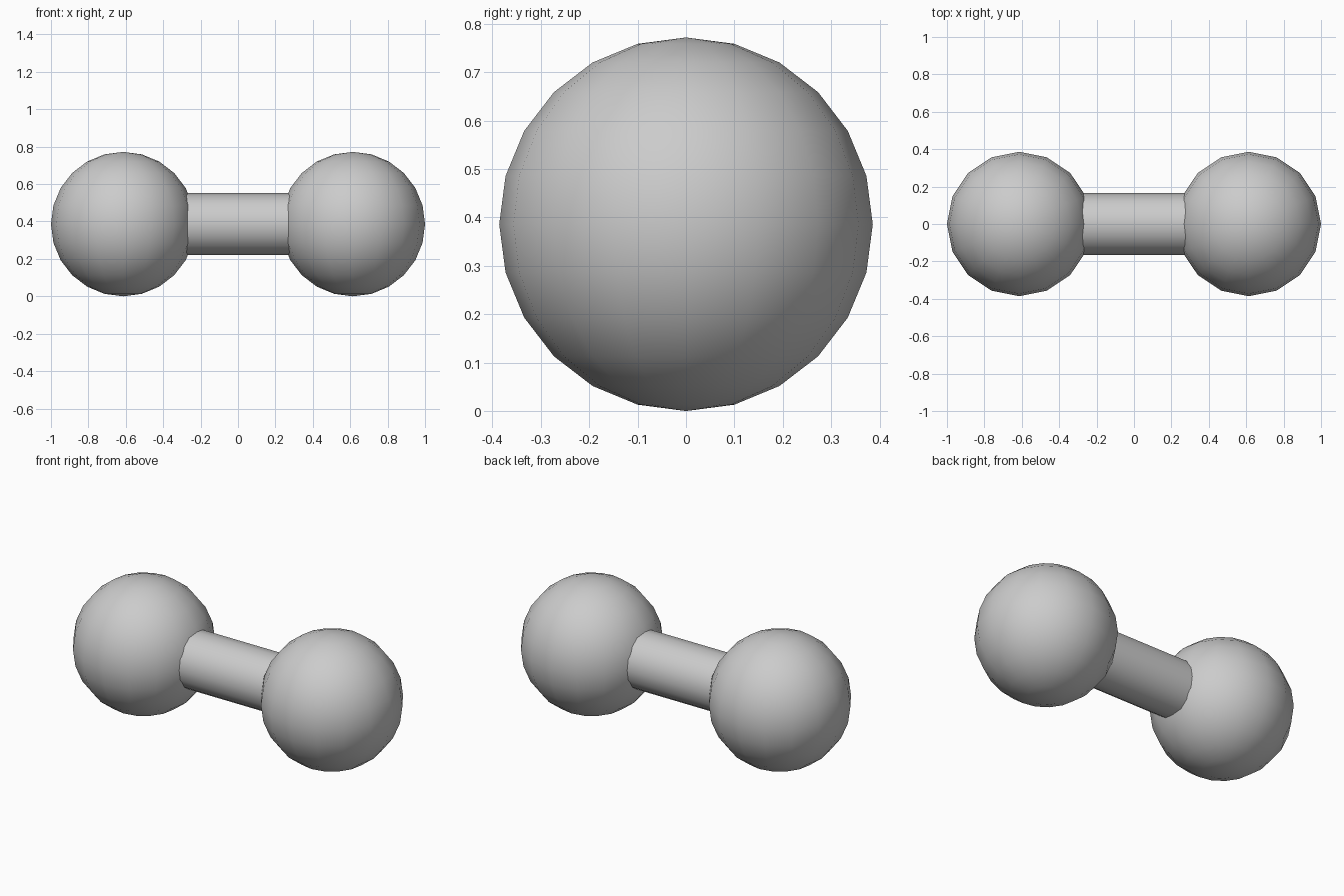
import bpy
import math

cube = bpy.data.objects.get("Cube")
if cube:
    bpy.data.objects.remove(cube, do_unlink=True)

BALL_RADIUS = 0.386
BALL_OFFSET = 1 - BALL_RADIUS
BAR_RADIUS = 0.165

# Single flat grey
grey = bpy.data.materials.new("light grey")
grey.use_nodes = True
colour = (0.6, 0.6, 0.6, 1)
grey.diffuse_color = colour
grey.node_tree.nodes["Principled BSDF"].inputs["Base Color"].default_value = colour


def finish(name):
    part = bpy.context.object
    part.name = name
    part.data.materials.append(grey)
    bpy.ops.object.shade_smooth_by_angle(angle=math.radians(40))


# Ball at each end, poles up
for name, side in (("left_ball", 1), ("right_ball", -1)):
    bpy.ops.mesh.primitive_uv_sphere_add(
        segments=16, ring_count=12, radius=BALL_RADIUS,
        location=(side * BALL_OFFSET, 0, BALL_RADIUS))
    finish(name)

# Connecting bar, its ends sunk inside the balls
bpy.ops.mesh.primitive_cylinder_add(
    vertices=16, radius=BAR_RADIUS, depth=2 * BALL_OFFSET - 0.4,
    location=(0, 0, BALL_RADIUS), rotation=(0, math.pi / 2, 0))
finish("connecting_bar")
